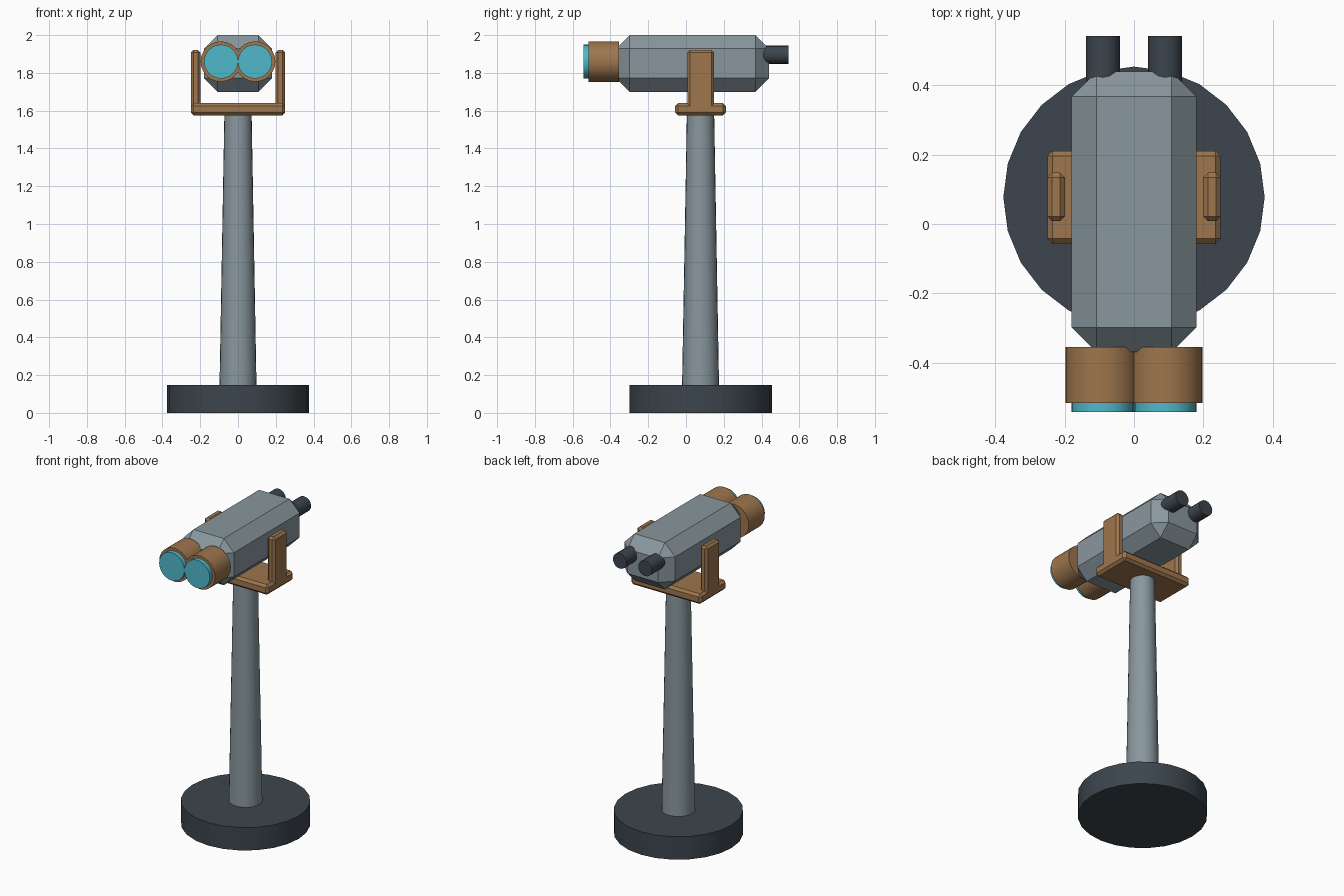
import bpy, math

if "Cube" in bpy.data.objects:
    bpy.data.objects.remove(bpy.data.objects["Cube"])

CY = 0.077  # centre line of the stand


def material(name, rgb):
    m = bpy.data.materials.new(name)
    m.diffuse_color = (*rgb, 1)
    m.use_nodes = True
    m.node_tree.nodes["Principled BSDF"].inputs["Base Color"].default_value = m.diffuse_color
    return m


dark = material("dark_metal", (0.045, 0.06, 0.075))
steel = material("grey_steel", (0.25, 0.31, 0.34))
bronze = material("bronze", (0.34, 0.18, 0.075))
glass = material("lens_glass", (0.08, 0.48, 0.6))


def box(name, lo, hi, bevel, mat):
    bpy.ops.mesh.primitive_cube_add(size=1, location=[(a + b) / 2 for a, b in zip(lo, hi)])
    o = bpy.context.object
    o.name = name
    o.scale = [b - a for a, b in zip(lo, hi)]
    bpy.ops.object.transform_apply(location=False, rotation=False, scale=True)
    b = o.modifiers.new("chamfer", 'BEVEL')
    b.width = bevel
    b.segments = 1
    o.data.materials.append(mat)
    return o


def cone(name, r1, r2, depth, loc, sides, mat, rot=(0, 0, 0)):
    bpy.ops.mesh.primitive_cone_add(vertices=sides, radius1=r1, radius2=r2, depth=depth,
                                    location=loc, rotation=rot)
    o = bpy.context.object
    o.name = name
    o.data.materials.append(mat)
    bpy.ops.object.shade_smooth_by_angle(angle=math.radians(35))
    return o


def tube(name, r, y0, y1, x, z, sides, mat):
    return cone(name, r, r, y1 - y0, (x, (y0 + y1) / 2, z), sides, mat, (math.pi / 2, 0, 0))


# Stand
cone("base", 0.377, 0.377, 0.147, (0, CY, 0.0735), 24, dark)
cone("column", 0.098, 0.072, 1.45, (0, CY, 0.865), 24, steel)

# Yoke
box("yoke_plate", (-0.25, -0.057, 1.575), (0.25, 0.211, 1.64), 0.015, bronze)

# Viewer body
box("viewer_body", (-0.18, -0.37, 1.70), (0.18, 0.44, 2.0), 0.072, steel)

# Paired parts
for side, s in (("left", -1), ("right", 1)):
    xs = sorted((s * 0.199, s * 0.25))
    box(side + "_yoke_arm", (xs[0], 0.008, 1.59), (xs[1], 0.148, 1.922), 0.014, bronze)
    tube(side + "_barrel", 0.107, -0.516, -0.355, s * 0.091, 1.86, 24, bronze)
    tube(side + "_lens", 0.09, -0.543, -0.49, s * 0.09, 1.86, 24, glass)
    tube(side + "_eyepiece", 0.049, 0.40, 0.543, s * 0.09, 1.896, 16, dark)
